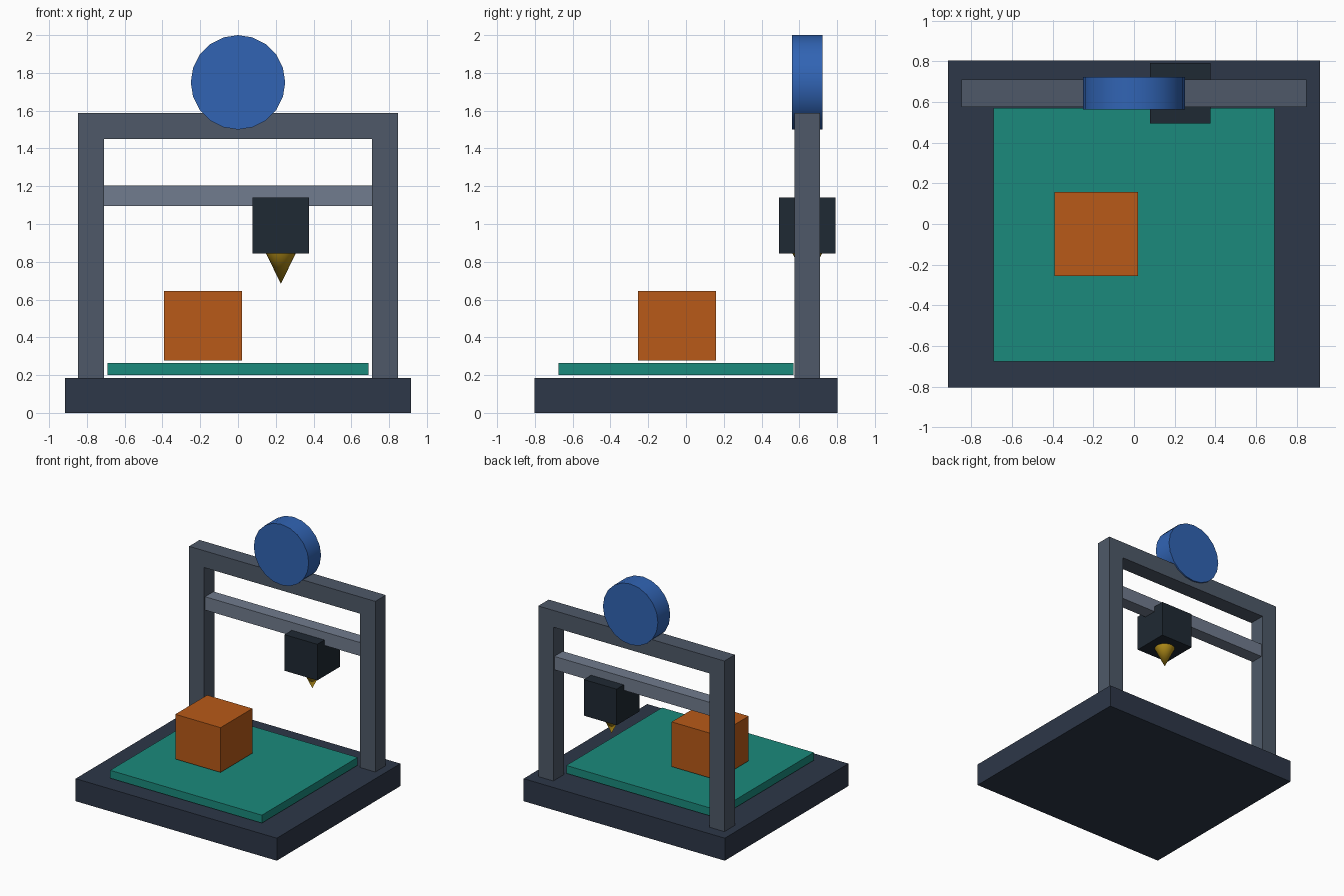
import bpy
import bmesh
import math
from mathutils import Matrix

if "Cube" in bpy.data.objects:
    bpy.data.objects.remove(bpy.data.objects["Cube"])


def linear(v):
    v /= 255
    return v / 12.92 if v < 0.04045 else ((v + 0.055) / 1.055) ** 2.4


def material(name, *rgb):
    mat = bpy.data.materials.new(name)
    mat.diffuse_color = (*[linear(v) for v in rgb], 1)
    mat.use_nodes = True
    mat.node_tree.nodes["Principled BSDF"].inputs["Base Color"].default_value = mat.diffuse_color
    return mat


def add(name, bm, mat, smooth=False):
    bmesh.ops.recalc_face_normals(bm, faces=bm.faces)
    mesh = bpy.data.meshes.new(name)
    bm.to_mesh(mesh)
    bm.free()
    obj = bpy.data.objects.new(name, mesh)
    bpy.context.collection.objects.link(obj)
    mesh.materials.append(mat)
    if smooth:
        bpy.ops.object.select_all(action='DESELECT')
        obj.select_set(True)
        bpy.context.view_layer.objects.active = obj
        bpy.ops.object.shade_smooth_by_angle(angle=math.radians(30))
    return obj


def box(name, x, y, z, mat):
    """Box from (min, max) ranges."""
    mid = [sum(r) / 2 for r in (x, y, z)]
    size = [r[1] - r[0] for r in (x, y, z)]
    bm = bmesh.new()
    bmesh.ops.create_cube(bm, size=1, matrix=Matrix.Translation(mid) @ Matrix.Diagonal((*size, 1)))
    return add(name, bm, mat)


def cone(name, centre, r1, r2, depth, turn, mat):
    bm = bmesh.new()
    bmesh.ops.create_cone(bm, cap_ends=True, segments=20, radius1=r1, radius2=r2, depth=depth,
                          matrix=Matrix.Translation(centre) @ Matrix.Rotation(turn, 4, 'X'))
    bmesh.ops.remove_doubles(bm, verts=bm.verts, dist=1e-5)
    return add(name, bm, mat, smooth=True)


base_mat = material("dark_slate", 45, 55, 72)
frame_mat = material("slate", 78, 89, 104)
rail_mat = material("light_slate", 113, 124, 142)
bed_mat = material("teal", 27, 138, 124)
part_mat = material("orange", 184, 90, 24)
head_mat = material("near_black", 31, 41, 51)
nozzle_mat = material("brass", 184, 146, 26)
spool_mat = material("blue", 49, 100, 180)

# Base, heated bed and printed block
box("base", (-0.915, 0.915), (-0.803, 0.803), (0, 0.185), base_mat)
box("print_bed", (-0.69, 0.69), (-0.675, 0.57), (0.2, 0.265), bed_mat)
box("printed_block", (-0.392, 0.02), (-0.255, 0.158), (0.277, 0.645), part_mat)

# Gantry frame: an upside-down U profile extruded in depth
half = [(0.847, 0.185), (0.847, 1.588), (0.71, 1.45), (0.71, 0.185)]
outline = [half[0], half[1], (-0.847, 1.588), (-0.847, 0.185),
           (-0.71, 0.185), (-0.71, 1.45), half[2], half[3]]
bm = bmesh.new()
face = bm.faces.new([bm.verts.new((x, 0.574, z)) for x, z in outline])
solid = bmesh.ops.extrude_face_region(bm, geom=[face], use_keep_orig=True)
bmesh.ops.translate(bm, vec=(0, 0.136, 0),
                    verts=[v for v in solid["geom"] if isinstance(v, bmesh.types.BMVert)])
add("gantry_frame", bm, frame_mat)

# Cross rail with print head and nozzle
box("cross_rail", (-0.71, 0.71), (0.587, 0.697), (1.095, 1.205), rail_mat)
box("print_head", (0.078, 0.376), (0.493, 0.791), (0.843, 1.14), head_mat)
cone("nozzle", (0.227, 0.642, 0.763), 0, 0.078, 0.16, 0, nozzle_mat)

# Filament spool on top of the frame
cone("filament_spool", (0, 0.642, 1.75), 0.25, 0.25, 0.16, math.pi / 2, spool_mat)
